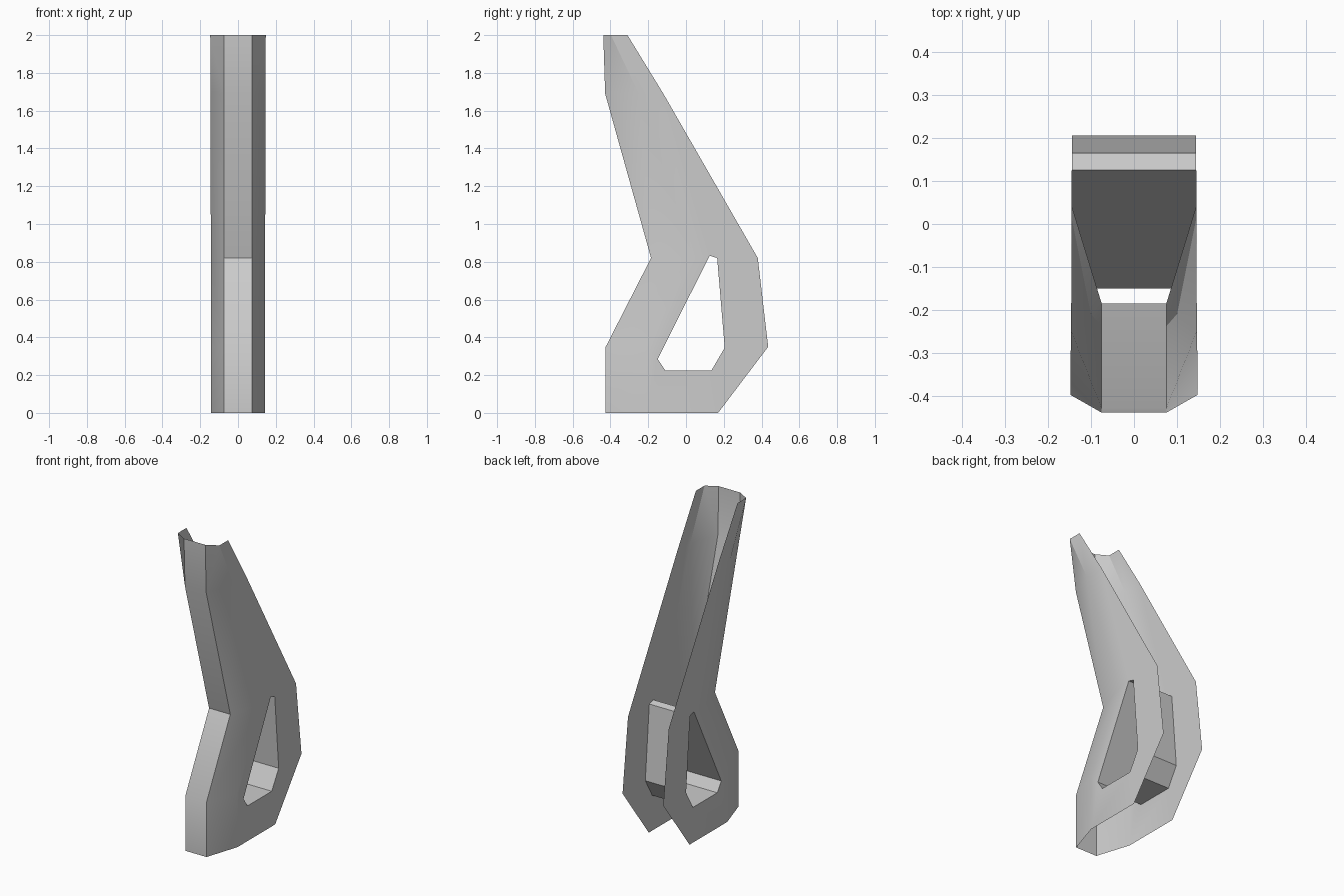
import bpy, bmesh
from mathutils import Vector
from mathutils.geometry import tessellate_polygon

if "Cube" in bpy.data.objects:
    bpy.data.objects.remove(bpy.data.objects["Cube"])

# Cross-section stations: z, front strip y, crease y, rear edge y, half width
stations = [
    (0.00, -0.425, -0.21, 0.17, 0.144),
    (0.35, -0.425, -0.21, 0.435, 0.144),
    (0.82, -0.185, 0.04, 0.38, 0.144),
    (1.69, -0.428, -0.25, -0.12, 0.145),
    (2.00, -0.438, -0.397, -0.31, 0.147),
]
STRIP = 0.075  # half width of the front strip
# Window through both side plates: y, z
window = [(-0.15, 0.285), (-0.11, 0.225), (0.135, 0.225),
          (0.205, 0.345), (0.165, 0.82), (0.125, 0.832)]

bm = bmesh.new()
sides = {}
for s in (-1, 1):
    front = [bm.verts.new((s * STRIP, f, z)) for z, f, c, r, w in stations]
    crease = [bm.verts.new((s * w, c, z)) for z, f, c, r, w in stations]
    rear = [bm.verts.new((s * w, r, z)) for z, f, c, r, w in stations]
    hole = [bm.verts.new((s * 0.144, y, z)) for y, z in window]
    # Angled face beside the front strip
    for i in range(len(stations) - 1):
        bm.faces.new((front[i], front[i + 1], crease[i + 1], crease[i]))
    # Flat side plate with its window
    outline = crease + rear[::-1]
    flat = [[Vector((v.co.y, v.co.z, 0)) for v in loop] for loop in (outline, hole)]
    verts = outline + hole
    for tri in tessellate_polygon(flat):
        bm.faces.new([verts[i] for i in tri])
    sides[s] = (front, hole)

# Front strip
fl, fr = sides[-1][0], sides[1][0]
for i in range(len(fl) - 1):
    bm.faces.new((fl[i], fr[i], fr[i + 1], fl[i + 1]))

# Tunnel joining the two windows
hl, hr = sides[-1][1], sides[1][1]
for i in range(len(hl)):
    j = (i + 1) % len(hl)
    bm.faces.new((hl[i], hl[j], hr[j], hr[i]))

# Make all faces agree, with the front strip facing outwards
bmesh.ops.recalc_face_normals(bm, faces=bm.faces[:])
bm.normal_update()
strip = next(f for f in bm.faces if all(v in fl or v in fr for v in f.verts))
if strip.normal.y > 0:
    bmesh.ops.reverse_faces(bm, faces=bm.faces[:])

mesh = bpy.data.meshes.new("bracket_shell")
bm.to_mesh(mesh)
bm.free()
obj = bpy.data.objects.new("bracket_shell", mesh)
bpy.context.collection.objects.link(obj)
bpy.context.view_layer.objects.active = obj
obj.select_set(True)
bpy.ops.object.shade_smooth_by_angle(angle=0.52)
